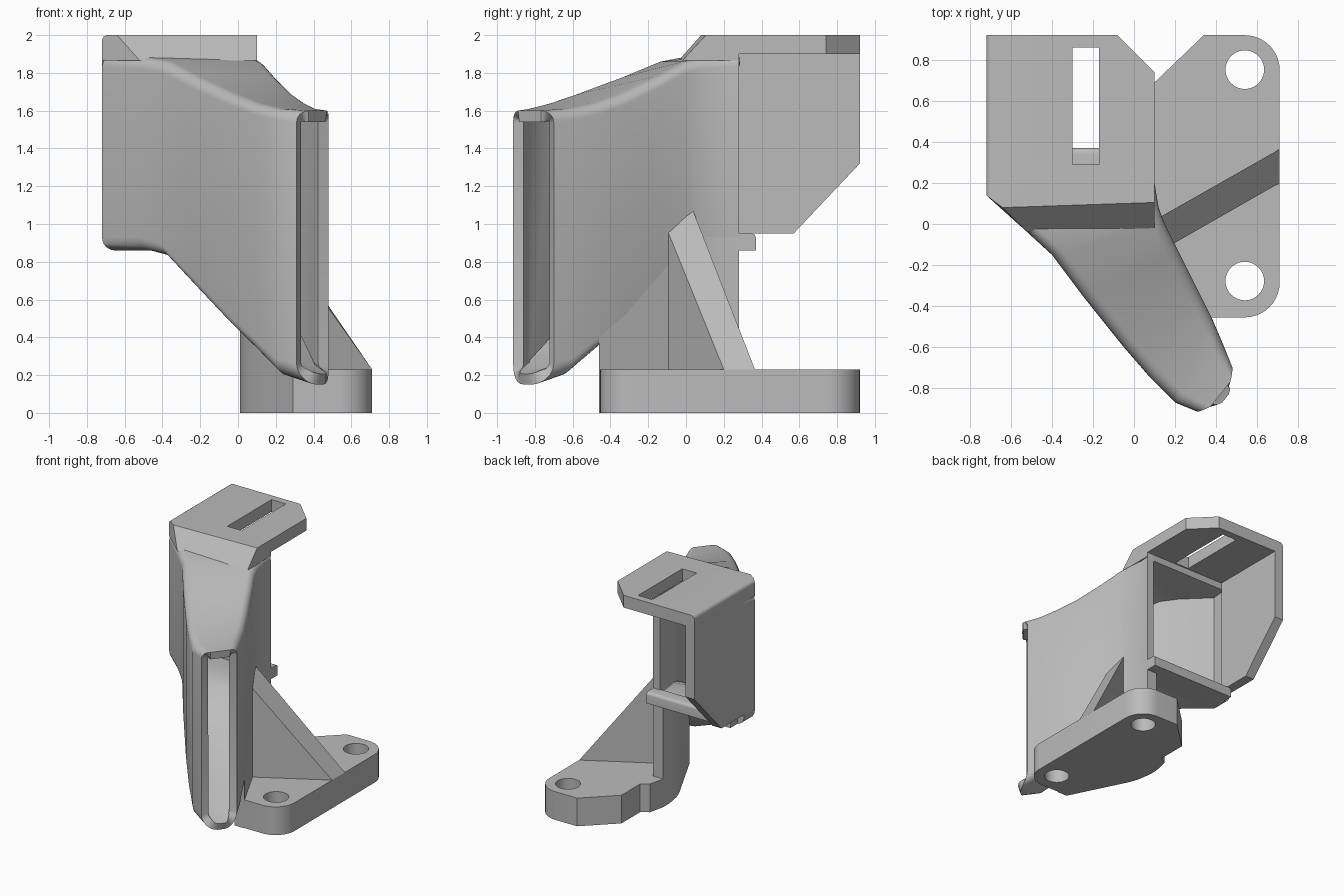
import bpy, bmesh
from math import sin, cos, pi, radians
from mathutils import Vector

if "Cube" in bpy.data.objects:
    bpy.data.objects.remove(bpy.data.objects["Cube"])

grey = bpy.data.materials.new("plain grey")
grey.use_nodes = True
grey.diffuse_color = (0.5, 0.5, 0.5, 1)
grey.node_tree.nodes["Principled BSDF"].inputs["Base Color"].default_value = (0.5, 0.5, 0.5, 1)


def finish(name, bm):
    mesh = bpy.data.meshes.new(name)
    bm.to_mesh(mesh)
    bm.free()
    mesh.materials.append(grey)
    obj = bpy.data.objects.new(name, mesh)
    bpy.context.collection.objects.link(obj)
    return obj


def activate(obj):
    bpy.ops.object.select_all(action='DESELECT')
    obj.select_set(True)
    bpy.context.view_layer.objects.active = obj


def skin(name, lower, upper, bevel=None, size=0.03):
    """Closed solid between two matching outlines; bevel picks edges to round."""
    bm = bmesh.new()
    a = [bm.verts.new(p) for p in lower]
    b = [bm.verts.new(p) for p in upper]
    n = len(a)
    bm.faces.new(a[::-1])
    bm.faces.new(b)
    for i in range(n):
        j = (i + 1) % n
        bm.faces.new((a[i], a[j], b[j], b[i]))
    bmesh.ops.recalc_face_normals(bm, faces=bm.faces)
    if bevel:
        edges = [e for e in bm.edges if all(bevel(v.co) for v in e.verts)]
        bmesh.ops.bevel(bm, geom=edges, offset=size, segments=4, profile=0.5, affect='EDGES')
    return finish(name, bm)


def prism(name, outline, z0, z1, **kw):
    return skin(name, [(x, y, z0) for x, y in outline], [(x, y, z1) for x, y in outline], **kw)


def arc(cx, cy, r, start, end, steps=10):
    return [(cx + r * cos(radians(start + (end - start) * i / steps)),
             cy + r * sin(radians(start + (end - start) * i / steps))) for i in range(steps + 1)]


def cut(obj, cutter):
    cutter.hide_render = True
    activate(obj)
    mod = obj.modifiers.new("cut", 'BOOLEAN')
    mod.operation = 'DIFFERENCE'
    mod.solver = 'EXACT'
    mod.object = cutter
    bpy.ops.object.modifier_apply(modifier=mod.name)
    bpy.data.objects.remove(cutter)


def smooth(obj, angle=35):
    activate(obj)
    bpy.ops.object.shade_smooth_by_angle(angle=radians(angle))


# Air duct stations: left point, right point, bottom, top, lower corner radius
stations = [
    ((-0.72, 0.28), (0.10, 0.28), 0.86, 1.90, 0.07),
    ((-0.72, 0.14), (0.10, 0.20), 0.86, 1.89, 0.07),
    ((-0.52, -0.04), (0.12, 0.08), 0.86, 1.88, 0.07),
    ((-0.40, -0.15), (0.15, 0.00), 0.83, 1.86, 0.06),
    ((-0.25, -0.35), (0.22, -0.14), 0.67, 1.78, 0.06),
    ((-0.05, -0.60), (0.31, -0.32), 0.46, 1.69, 0.06),
    ((0.08, -0.75), (0.38, -0.46), 0.33, 1.64, 0.07),
    ((0.20, -0.87), (0.44, -0.60), 0.20, 1.61, 0.09),
    ((0.31, -0.915), (0.48, -0.70), 0.15, 1.60, 0.11),
]


def section(left, right, z0, z1, rb, bulge):
    left, right = Vector(left), Vector(right)
    w = (right - left).length
    across = (right - left) / w
    ahead = Vector((across.y, -across.x))
    rt = 0.06
    pts = []
    for cs, cz, r, start in ((w - rb, z0 + rb, rb, -90), (w - rt, z1 - rt, rt, 0),
                             (rt, z1 - rt, rt, 90), (rb, z0 + rb, rb, 180)):
        for s, z in arc(cs, cz, r, start, start + 90, 6):
            t = s / w
            p = left + across * s + ahead * (bulge * 4 * t * (1 - t))
            pts.append((p.x, p.y, z))
    return pts


bm = bmesh.new()
rings = []
for i, st in enumerate(stations):
    bulge = 0.05 if i == len(stations) - 1 else 0
    rings.append([bm.verts.new(p) for p in section(*st, bulge)])
for a, b in zip(rings, rings[1:]):
    for i in range(len(a)):
        j = (i + 1) % len(a)
        bm.faces.new((a[i], a[j], b[j], b[i]))
duct = finish("air_duct", bm)
shell = duct.modifiers.new("wall", 'SOLIDIFY')
shell.thickness = 0.06
shell.offset = -1
activate(duct)
bpy.ops.object.modifier_apply(modifier=shell.name)
smooth(duct)

# Support wall dropping from the duct's left side to the base
bm = bmesh.new()
rows = []
for _, (x, y), z0, _, _ in [stations[0]] + stations[1:7]:
    rows.append([bm.verts.new(p) for p in ((x - 0.09, y, 0), (x, y, 0),
                                           (x, y, z0 + 0.07), (x - 0.09, y, z0 + 0.04))])
for a, b in zip(rows, rows[1:]):
    for i in range(4):
        j = (i + 1) % 4
        bm.faces.new((a[i], a[j], b[j], b[i]))
bm.faces.new(rows[0][::-1])
bm.faces.new(rows[-1])
bmesh.ops.recalc_face_normals(bm, faces=bm.faces)
smooth(finish("support_wall", bm))

# Mounting base with two screw holes
outline = (arc(0.54, 0.75, 0.17, 90, 0) + arc(0.54, -0.285, 0.17, 0, -90)
           + [(0.30, -0.455), (0.22, -0.32), (0.13, -0.14), (0.06, 0.0), (0.02, 0.14),
              (0.01, 0.28), (0.04, 0.41), (0.10, 0.45), (0.10, 0.69), (0.34, 0.92)])
base = prism("mounting_base", outline, 0, 0.23)
for y in (0.752, -0.278):
    cut(base, prism("hole_cutter", arc(0.54, y, 0.094, 0, 351, 39), -0.1, 0.4))
smooth(base)

# Slanted brace between duct and base
plan = [(0.15, -0.12), (0.71, 0.20), (0.71, 0.365), (0.12, 0.03)]
tops = [1.02, 0.23, 0.23, 1.09]
skin("brace", [(x, y, 0.2) for x, y in plan], [(x, y, z) for (x, y), z in zip(plan, tops)])


# Top flange with slot, and the sloped cowl ahead of it
def outer_top(co):
    return co.x < -0.71 and co.z > 1.99


flange = prism("top_flange", [(-0.72, 0.28), (0.10, 0.28), (0.10, 0.74), (-0.08, 0.92), (-0.72, 0.92)],
               1.90, 2.0, bevel=outer_top)
cut(flange, prism("slot_cutter", [(-0.30, 0.29), (-0.17, 0.29), (-0.17, 0.86), (-0.30, 0.86)], 1.8, 2.1))
smooth(flange)
low = [(-0.72, 0.28), (-0.72, 0.14), (-0.52, -0.04), (0.10, -0.02), (0.10, 0.28)]
high = [(-0.72, 0.28), (-0.72, 0.14), (-0.64, 0.08), (0.10, 0.105), (0.10, 0.28)]
cowl = skin("sloped_cowl", [(x, y, 1.865) for x, y in low], [(x, y, 2.0) for x, y in high],
            bevel=outer_top)
smooth(cowl)

# Side cheek behind the duct inlet
cheek = [(0.28, 0.95), (0.57, 0.95), (0.92, 1.32), (0.92, 1.90), (0.28, 1.90)]
skin("side_cheek", [(-0.72, y, z) for y, z in cheek], [(-0.64, y, z) for y, z in cheek])

# Ledge under the inlet
ledge = prism("inlet_ledge", [(-0.66, 0.27), (0.10, 0.27), (0.10, 0.37), (-0.66, 0.37)], 0.86, 0.95,
              bevel=lambda co: co.y > 0.36 and co.z > 0.94, size=0.025)
smooth(ledge)
